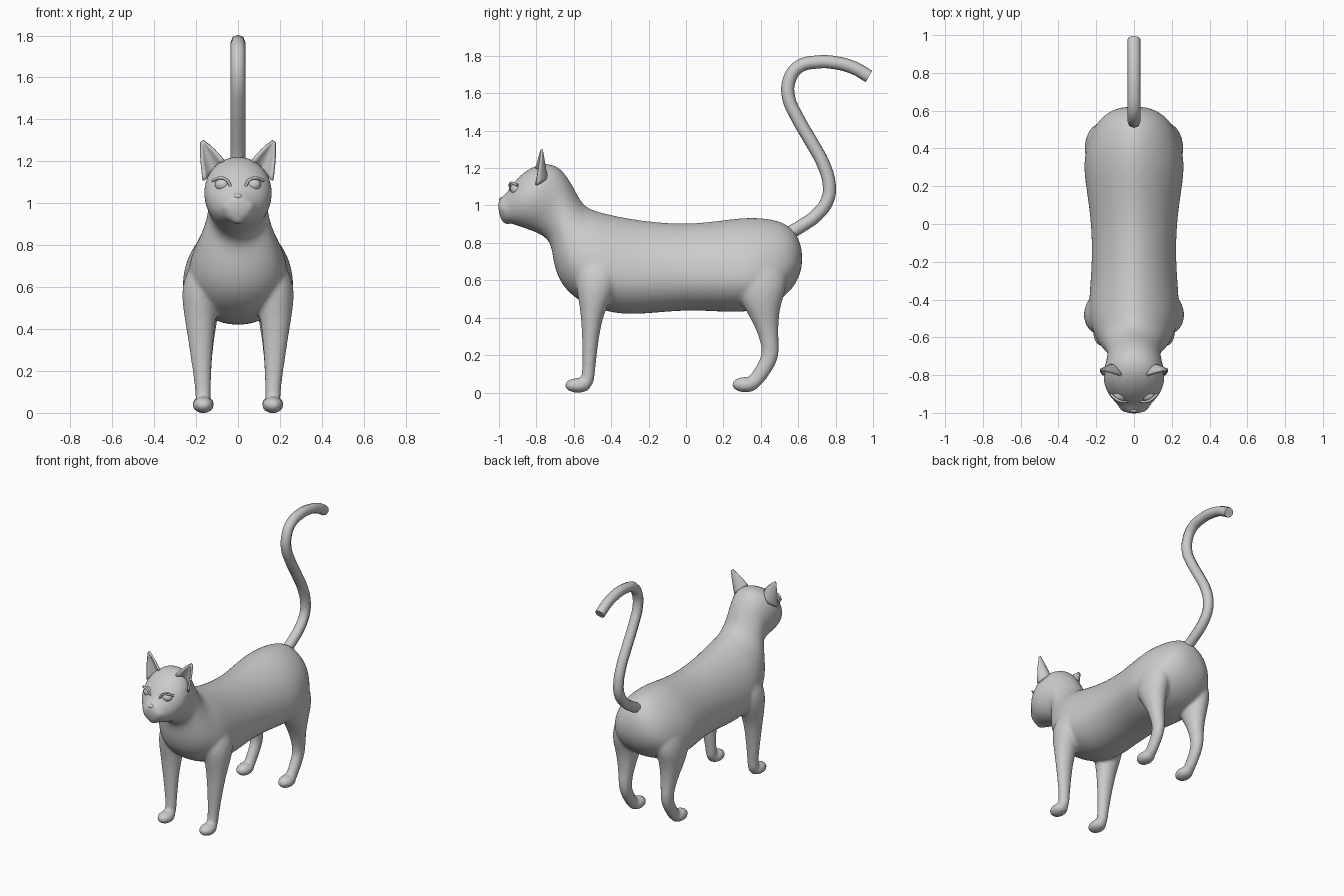
import bpy, bmesh, math
from mathutils import Vector, Matrix

if "Cube" in bpy.data.objects:
    bpy.data.objects.remove(bpy.data.objects["Cube"])


def loft(bm, rings):
    # skin a closed tube through equally sized rings of points
    loops = [[bm.verts.new(p) for p in r] for r in rings]
    n = len(loops[0])
    for a, b in zip(loops, loops[1:]):
        for i in range(n):
            j = (i + 1) % n
            bm.faces.new((a[i], a[j], b[j], b[i]))
    bm.faces.new(loops[0][::-1])
    bm.faces.new(loops[-1])


def egg_ring(yt, zt, yb, zb, w, e, n=20):
    # egg section between a top and a bottom point, widest at fraction e
    top, bot = Vector((0, yt, zt)), Vector((0, yb, zb))
    mid = bot.lerp(top, e)
    pts = []
    for i in range(n):
        a = 2 * math.pi * i / n
        s, c = math.sin(a), math.cos(a)
        p = 1.2 if (c > 0 and e < 0.45) else 0.95
        v = mid + (top - mid) * c if c > 0 else mid + (mid - bot) * c
        v.x = math.copysign(abs(s) ** p, s) * w
        pts.append(v)
    return pts


def flat_ring(y, z, ry, x, rx, n=14):
    return [(x + rx * math.cos(2 * math.pi * i / n),
             y + ry * math.sin(2 * math.pi * i / n), z) for i in range(n)]


def ball(bm, centre, radii, seg=16):
    m = Matrix.Translation(centre) @ Matrix.Diagonal((*radii, 1))
    bmesh.ops.create_uvsphere(bm, u_segments=seg, v_segments=seg // 2 + 2, radius=1, matrix=m)


def finish(bm, name):
    bmesh.ops.recalc_face_normals(bm, faces=bm.faces)
    for f in bm.faces:
        f.smooth = True
    me = bpy.data.meshes.new(name)
    bm.to_mesh(me)
    bm.free()
    ob = bpy.data.objects.new(name, me)
    bpy.context.collection.objects.link(ob)
    return ob


def tube(name, pts, radius, res=2):
    cu = bpy.data.curves.new(name, 'CURVE')
    cu.dimensions = '3D'
    cu.bevel_depth, cu.bevel_resolution = radius, res
    cu.resolution_u, cu.use_fill_caps = 4, True
    sp = cu.splines.new('BEZIER')
    sp.bezier_points.add(len(pts) - 1)
    for bp, p in zip(sp.bezier_points, pts):
        bp.co = p
        bp.handle_left_type = bp.handle_right_type = 'AUTO'
    sp.use_smooth = True
    ob = bpy.data.objects.new(name, cu)
    bpy.context.collection.objects.link(ob)
    return ob


# Torso, neck and head: top y z, bottom y z, half width, widest height
SPINE = [
    (.622, .76, .622, .68, .06, .5), (.595, .85, .60, .60, .13, .4),
    (.54, .905, .55, .53, .195, .38), (.45, .935, .46, .46, .245, .36),
    (.32, .942, .32, .425, .275, .36), (.18, .922, .18, .43, .255, .38),
    (0, .902, 0, .44, .228, .4), (-.2, .917, -.2, .42, .225, .4),
    (-.35, .942, -.35, .413, .238, .38), (-.46, .967, -.50, .45, .245, .38),
    (-.53, .99, -.60, .505, .22, .38), (-.565, 1.03, -.675, .585, .19, .4),
    (-.595, 1.09, -.71, .69, .158, .44), (-.64, 1.165, -.72, .80, .138, .5),
    (-.69, 1.217, -.77, .84, .150, .53), (-.76, 1.230, -.83, .865, .167, .52),
    (-.83, 1.205, -.88, .882, .160, .5), (-.89, 1.160, -.92, .897, .135, .5),
    (-.93, 1.110, -.95, .905, .103, .5), (-.96, 1.065, -.975, .913, .078, .45),
    (-.988, 1.045, -.992, .93, .056, .5), (-1.005, 1.025, -1.002, .965, .03, .5)]

# Legs: y, z, y radius, x, x radius
FRONT_LEG = [
    (-.46, .78, .08, .13, .05), (-.47, .66, .12, .168, .088),
    (-.478, .58, .115, .176, .095), (-.488, .50, .09, .18, .085),
    (-.505, .40, .056, .18, .068), (-.515, .20, .038, .172, .045),
    (-.522, .09, .035, .166, .037), (-.535, .025, .04, .166, .038)]
HIND_LEG = [
    (.40, .76, .10, .14, .08), (.40, .60, .16, .17, .10),
    (.40, .48, .11, .175, .085), (.425, .38, .07, .17, .062),
    (.446, .28, .050, .168, .047), (.455, .20, .046, .166, .040),
    (.42, .13, .052, .166, .037), (.37, .06, .052, .166, .037),
    (.345, .02, .04, .166, .036)]

bm = bmesh.new()
loft(bm, [egg_ring(*r) for r in SPINE])
for s in (1, -1):
    for leg in (FRONT_LEG, HIND_LEG):
        loft(bm, [flat_ring(y, z, ry, s * x, rx) for y, z, ry, x, rx in leg])
    # paws
    ball(bm, (s * .166, -.578, .038), (.053, .073, .040))
    ball(bm, (s * .166, .318, .042), (.053, .075, .042))
    # whisker pads
    ball(bm, (s * .036, -.958, .985), (.048, .042, .038))
# chin
ball(bm, (0, -.955, .93), (.04, .035, .03))
body = finish(bm, "cat_body")
sub = body.modifiers.new("round", 'SUBSURF')
sub.levels = sub.render_levels = 2
rem = body.modifiers.new("fuse", 'REMESH')
rem.mode, rem.voxel_size, rem.use_smooth_shade = 'VOXEL', .011, True
smo = body.modifiers.new("blend", 'SMOOTH')
smo.factor, smo.iterations = .5, 5

# Ears: cupped triangular sheets with thickness
bm = bmesh.new()
base, tip = Vector((.115, -.79, 1.155)), Vector((.172, -.772, 1.295))
side = Vector((.048, 0, -.046))
rows = []
for i in range(9):
    v = i / 8
    w = max((1 - v) ** .7, .1)
    row = []
    for j in range(9):
        u = j / 4 - 1
        p = base.lerp(tip, v) + side * u * w
        p.y += .055 * (1 - u * u) * (1 - v) - .012 * (1 - v)
        row.append(bm.verts.new(p))
    rows.append(row)
for a, b in zip(rows, rows[1:]):
    for j in range(8):
        bm.faces.new((a[j], a[j + 1], b[j + 1], b[j]))
ears = finish(bm, "ears")
sol = ears.modifiers.new("thickness", 'SOLIDIFY')
sol.thickness, sol.offset = .014, 0
ears.modifiers.new("pair", 'MIRROR')

# Eyes
bm = bmesh.new()
for s in (1, -1):
    ball(bm, (s * .074, -.906, 1.088), (.036, .034, .031))
finish(bm, "eyes")

# Eyelids
for s, label in ((1, "left"), (-1, "right")):
    tube(label + "_upper_eyelid", [(s * x, y, z) for x, y, z in (
        (.034, -.938, 1.078), (.055, -.941, 1.112), (.085, -.933, 1.121), (.122, -.902, 1.108))], .007)

# Nose
bm = bmesh.new()
ball(bm, (0, -.984, 1.032), (.022, .016, .014))
finish(bm, "nose")

# Tail
TAIL = [(.53, .84), (.62, .892), (.70, .95), (.757, 1.03), (.766, 1.11), (.735, 1.22),
        (.67, 1.34), (.595, 1.47), (.548, 1.58), (.552, 1.67), (.60, 1.74),
        (.70, 1.767), (.80, 1.763), (.90, 1.735), (.978, 1.69)]
tube("tail", [(0, y, z) for y, z in TAIL], .035)
